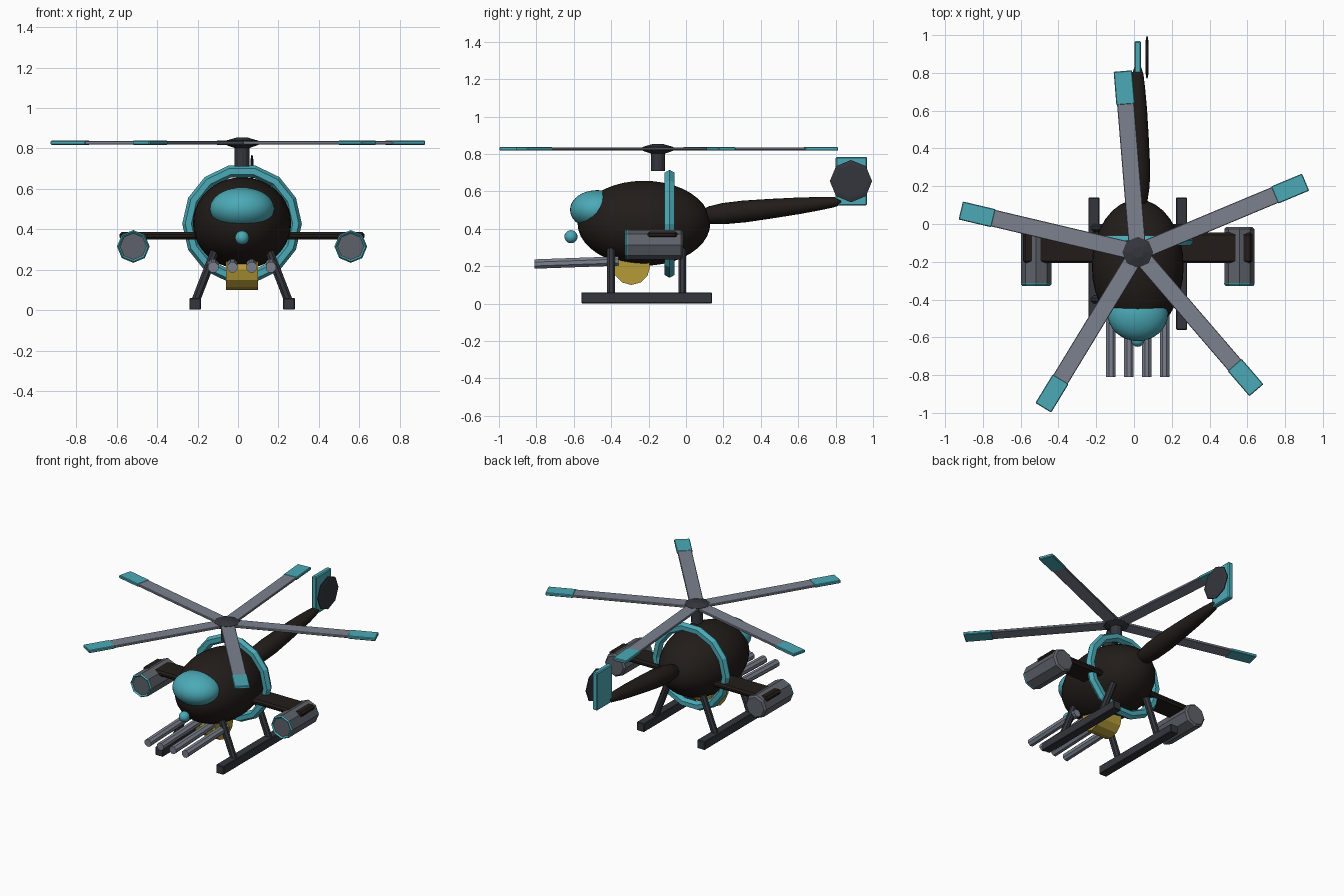
import bpy, bmesh
from math import pi, sin, cos, radians
from mathutils import Vector, Matrix

if "Cube" in bpy.data.objects:
    bpy.data.objects.remove(bpy.data.objects["Cube"])

CX = 0.02  # symmetry plane of the fuselage


def material(name, rgb):
    m = bpy.data.materials.new(name)
    m.diffuse_color = (*rgb, 1)
    m.use_nodes = True
    m.node_tree.nodes["Principled BSDF"].inputs["Base Color"].default_value = m.diffuse_color
    return m


BLACK = material("black_paint", (0.016, 0.012, 0.010))
CYAN = material("cyan_paint", (0.07, 0.40, 0.47))
STEEL = material("steel", (0.20, 0.22, 0.27))
POD = material("pod_grey", (0.11, 0.12, 0.14))
DARK = material("dark_metal", (0.035, 0.037, 0.046))
GOLD = material("gold", (0.46, 0.33, 0.04))


def finish(name, bm, mat, smooth=False):
    bmesh.ops.remove_doubles(bm, verts=bm.verts, dist=1e-5)
    bmesh.ops.recalc_face_normals(bm, faces=bm.faces)
    me = bpy.data.meshes.new(name)
    bm.to_mesh(me)
    bm.free()
    me.materials.append(mat)
    for p in me.polygons:
        p.use_smooth = smooth
    ob = bpy.data.objects.new(name, me)
    bpy.context.collection.objects.link(ob)
    return ob


def spin(name, a, b, profile, sides, mat, smooth=False, phase=0.0, flat=1.0, caps=True):
    """Rings of (fraction along a-b, radius) joined into a turned shape."""
    a, b = Vector(a), Vector(b)
    q = (b - a).to_track_quat('Z', 'Y')
    bm = bmesh.new()
    rings = []
    for t, r in profile:
        c = a.lerp(b, t)
        rings.append([bm.verts.new(c + q @ Vector((
            r * cos(phase + 2 * pi * i / sides),
            flat * r * sin(phase + 2 * pi * i / sides), 0))) for i in range(sides)])
    for r0, r1 in zip(rings, rings[1:]):
        for i in range(sides):
            j = (i + 1) % sides
            bm.faces.new((r0[i], r0[j], r1[j], r1[i]))
    if caps:
        bm.faces.new(rings[0])
        bm.faces.new(rings[-1])
    return finish(name, bm, mat, smooth)


def box(name, lo, hi, mat, bevel=0.0, matrix=None):
    lo, hi = Vector(lo), Vector(hi)
    bm = bmesh.new()
    bmesh.ops.create_cube(bm, size=1)
    bmesh.ops.scale(bm, vec=hi - lo, verts=bm.verts)
    bmesh.ops.translate(bm, vec=(lo + hi) / 2, verts=bm.verts)
    if bevel:
        bmesh.ops.bevel(bm, geom=bm.edges[:], offset=bevel, segments=1, affect='EDGES')
    if matrix:
        bm.transform(matrix)
    return finish(name, bm, mat)


def ellipsoid(name, centre, radii, mat, seg=32, rings=20):
    bm = bmesh.new()
    bmesh.ops.create_uvsphere(bm, u_segments=seg, v_segments=rings, radius=1)
    bmesh.ops.scale(bm, vec=radii, verts=bm.verts)
    bmesh.ops.translate(bm, vec=centre, verts=bm.verts)
    return finish(name, bm, mat, True)


# Fuselage, canopy and nose sensor
ellipsoid("fuselage", (CX, -0.225, 0.43), (0.243, 0.355, 0.227), BLACK)
ellipsoid("canopy", (CX, -0.475, 0.502), (0.16, 0.145, 0.105), CYAN)
ellipsoid("nose_sensor", (CX, -0.615, 0.358), (0.035, 0.035, 0.035), CYAN, 16, 10)

# Faceted ring around the fuselage
R, r = 0.266, 0.03
spin("fuselage_ring", (CX, -0.088, 0.427), (CX, -0.088 + r, 0.427),
     [(sin(k * pi / 3), R + r * cos(k * pi / 3)) for k in range(7)],
     14, CYAN, caps=False)

# Tail boom, fin and tail rotor
spin("tail_boom", (CX, 0.09, 0.470), (CX, 0.83, 0.547),
     [(0, 0.035), (0.05, 0.052), (0.15, 0.063), (0.3, 0.065), (0.5, 0.058),
      (0.7, 0.049), (0.85, 0.039), (0.95, 0.03), (1, 0.018)],
     20, BLACK, True, flat=0.9)
box("tail_fin", (0.002, 0.80, 0.525), (0.038, 0.968, 0.785), CYAN, 0.006)
spin("tail_rotor", (0.062, 0.882, 0.655), (0.076, 0.882, 0.655),
     [(0, 0.09), (0.3, 0.113), (0.7, 0.113), (1, 0.09)], 8, DARK)

# Main rotor
RX, RY, RZ = CX, -0.15, 0.828
spin("rotor_mast", (RX, RY, 0.71), (RX, RY, 0.82), [(0, 0.038), (1, 0.038)], 12, DARK)
spin("rotor_hub", (RX, RY, 0.803), (RX, RY, 0.853),
     [(0, 0.04), (0.3, 0.082), (0.7, 0.082), (1, 0.03)], 8, DARK)
for i in range(5):
    m = Matrix.Translation((RX, RY, RZ)) @ Matrix.Rotation(radians(94.7 + 72 * i), 4, 'Z')
    box(f"rotor_blade_{i + 1}", (0.03, -0.045, -0.008), (0.79, 0.045, 0.008), STEEL, 0.003, m)
    box(f"blade_tip_{i + 1}", (0.785, -0.049, -0.01), (0.963, 0.049, 0.01), CYAN, 0.004, m)

# Stub wings, engine pods and landing gear on both sides
for side, s in (("right", -1), ("left", 1)):
    xs = sorted((CX + s * 0.1, CX + s * 0.607))
    box(f"{side}_wing", (xs[0], -0.207, 0.35), (xs[1], -0.045, 0.386), BLACK, 0.012)

    px, pz = CX + s * 0.538, 0.315
    spin(f"{side}_pod", (px, -0.015, pz), (px, -0.318, pz),
         [(0, 0.068), (0.04, 0.08), (1, 0.08)], 8, POD)
    spin(f"{side}_pod_intake", (px, -0.327, pz), (px, -0.300, pz),
         [(1, 0.078), (0.35, 0.081), (0, 0.074), (0.7, 0.056)], 8, CYAN)

    sx = CX + s * 0.232
    box(f"{side}_skid", (sx - 0.029, -0.56, 0.002), (sx + 0.029, 0.14, 0.06), DARK, 0.004)
    for end, y in (("front", -0.40), ("rear", -0.02)):
        spin(f"{side}_{end}_strut", (sx, y, 0.04), (CX + s * 0.135, y, 0.29),
             [(0, 0.023), (1, 0.023)], 8, DARK, phase=pi / 8)

# Four gun barrels under the nose
for i in range(4):
    x = CX + (i - 1.5) * 0.095
    spin(f"gun_barrel_{i + 1}", (x, -0.81, 0.212), (x, -0.36, 0.228),
         [(0, 0.027), (1, 0.027)], 8, STEEL, phase=pi / 8)

# Belly drum
spin("belly_drum", (CX - 0.079, -0.292, 0.2), (CX + 0.079, -0.292, 0.2),
     [(0, 0.1), (1, 0.1)], 12, GOLD)
